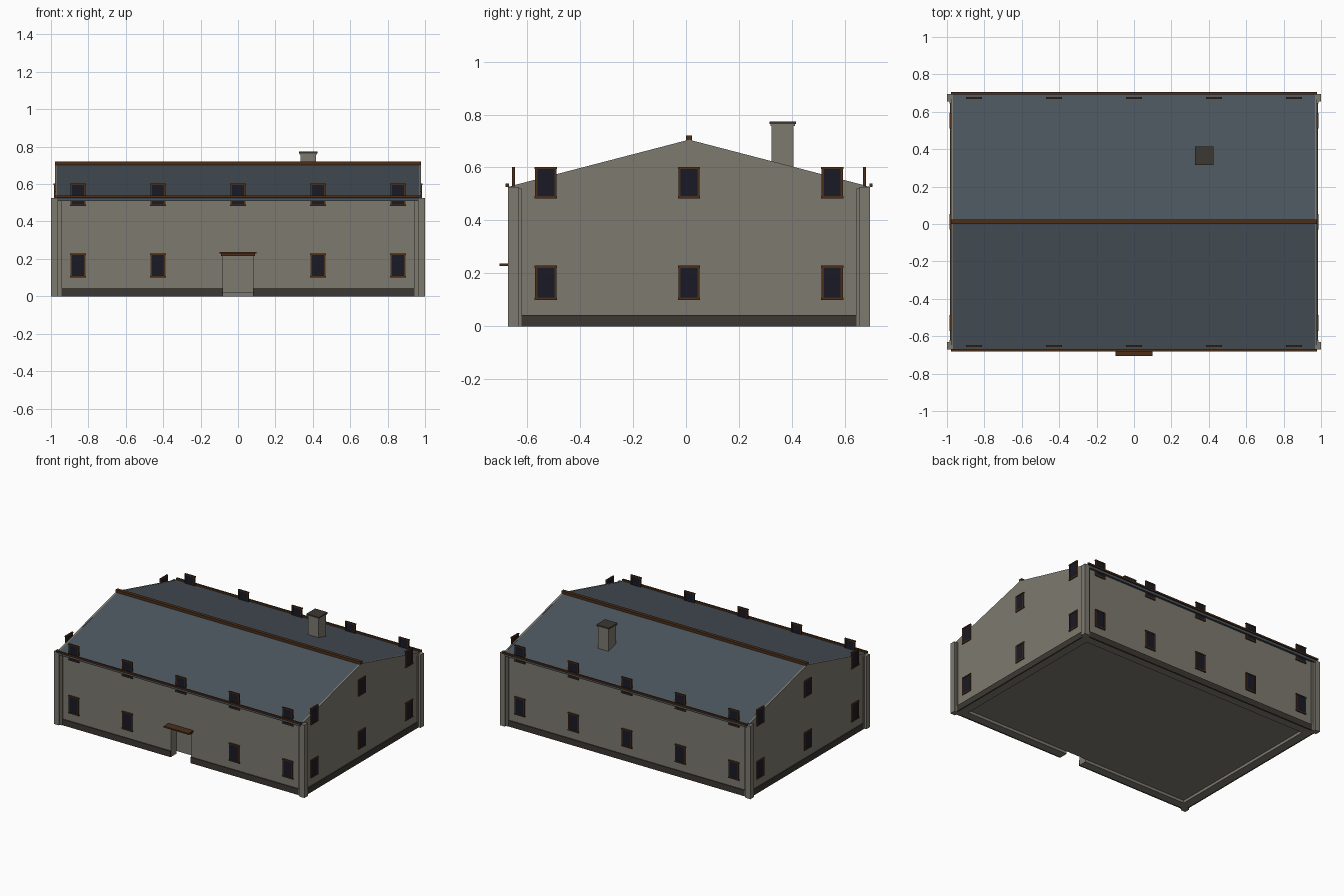
import bpy

old = bpy.data.objects.get("Cube")
if old:
    bpy.data.objects.remove(old, do_unlink=True)


def material(name, rgb):
    m = bpy.data.materials.new(name)
    m.use_nodes = True
    m.diffuse_color = (*rgb, 1)
    m.node_tree.nodes["Principled BSDF"].inputs["Base Color"].default_value = (*rgb, 1)
    return m


PLASTER = material("grey_plaster", (0.205, 0.194, 0.16))
SLATE = material("blue_slate", (0.07, 0.09, 0.11))
STONE = material("dark_stone", (0.046, 0.039, 0.032))
WOOD = material("brown_wood", (0.072, 0.028, 0.01))
GLASS = material("dark_glass", (0.01, 0.01, 0.02))


def make(name, verts, faces, mat):
    mesh = bpy.data.meshes.new(name)
    mesh.from_pydata(verts, [], faces)
    mesh.materials.append(mat)
    obj = bpy.data.objects.new(name, mesh)
    bpy.context.collection.objects.link(obj)
    return obj


def prism(name, profile, x0, x1, mat):
    """Extrude a counter-clockwise (y, z) profile along x."""
    n = len(profile)
    verts = [(x, y, z) for x in (x0, x1) for y, z in profile]
    faces = [tuple(reversed(range(n))), tuple(range(n, 2 * n))]
    faces += [(i, (i + 1) % n, n + (i + 1) % n, n + i) for i in range(n)]
    return make(name, verts, faces, mat)


def box(name, x, y, z, mat):
    """Box from three (low, high) ranges given in any order."""
    x, y, z = sorted(x), sorted(y), sorted(z)
    prof = [(y[0], z[0]), (y[1], z[0]), (y[1], z[1]), (y[0], z[1])]
    return prism(name, prof, x[0], x[1], mat)


YC = 0.0115            # centre line of the house
HALF_X, HALF_Y = 0.979, 0.66
APEX, SLOPE = 0.705, 0.26
SLAB = 0.018           # roof thickness
DOOR = 0.08
BASE = 0.02            # underside of the floor, inside the wall footings


def roof_z(d):
    return APEX - SLOPE * d


def house_profile(drop, base, half):
    return [(YC - half, base), (YC + half, base), (YC + half, roof_z(half) - drop),
            (YC, APEX - drop), (YC - half, roof_z(half) - drop)]


# Main body with the recessed doorway cut out
body = prism("house_walls", house_profile(SLAB, BASE, HALF_Y), -0.968, 0.968, PLASTER)
cutter = box("doorway_cutter", (-DOOR, DOOR), (-0.8, -0.589), (-0.1, 0.216), PLASTER)
cutter.hide_render = True
cut = body.modifiers.new("doorway", "BOOLEAN")
cut.operation = "DIFFERENCE"
cut.solver = "EXACT"
cut.object = cutter
bpy.context.view_layer.objects.active = body
bpy.ops.object.modifier_apply(modifier=cut.name)
bpy.data.objects.remove(cutter, do_unlink=True)

# Gable walls, rising flush with the roof surface
for s, side in ((1, "left"), (-1, "right")):
    xs = sorted((s * 0.967, s * HALF_X))
    prism(side + "_gable_wall", house_profile(0, BASE, HALF_Y), *xs, PLASTER)

# Roof slopes, eave gutters and ridge beam
EAVE = 0.684
for s, side in ((-1, "front"), (1, "back")):
    slope = [(YC, APEX - SLAB), (YC + s * EAVE, roof_z(EAVE) - SLAB),
             (YC + s * EAVE, roof_z(EAVE) - 0.001), (YC, APEX - 0.001)]
    if s < 0:
        slope.reverse()
    prism(side + "_roof_slope", slope, -0.968, 0.968, SLATE)
    box(side + "_gutter", (-HALF_X, HALF_X), (YC + s * 0.681, YC + s * 0.693),
        (0.527, 0.539), WOOD)
box("ridge_beam", (-HALF_X, HALF_X), (YC - 0.012, YC + 0.012), (0.7, 0.72), WOOD)

# Stepped corner pillars
for sx, side in ((1, "left"), (-1, "right")):
    for sy, end in ((-1, "front"), (1, "back")):
        box(f"{end}_{side}_corner_pillar", (sx * 0.962, sx), (YC + sy * 0.643, YC + sy * 0.683),
            (0, 0.526), PLASTER)
        box(f"{end}_{side}_corner_backing", (sx * 0.945, sx * 0.986),
            (YC + sy * 0.632, YC + sy * 0.67), (0, 0.52), PLASTER)

# Wall footings and the stone plinth, both open at the doorway
PL, FOOT = (0, 0.043), (0, BASE + 0.005)
for s, side in ((1, "left"), (-1, "right")):
    box(side + "_footing", (s * 0.917, s * 0.975), (YC - 0.655, YC + 0.655), FOOT, PLASTER)
    box(side + "_plinth", (s * 0.974, s * 0.985), (YC - 0.633, YC + 0.633), PL, STONE)
    box(side + "_front_footing", (s * DOOR, s * 0.918), (YC - 0.655, YC - 0.6), FOOT, PLASTER)
    box(side + "_front_plinth", (s * DOOR, s * 0.946), (YC - 0.667, YC - 0.654), PL, STONE)
box("back_footing", (-0.918, 0.918), (YC + 0.6, YC + 0.655), FOOT, PLASTER)
box("back_plinth", (-0.946, 0.946), (YC + 0.654, YC + 0.667), PL, STONE)

# Door canopy
box("door_canopy_top", (-0.1, 0.1), (-0.705, -0.64), (0.228, 0.238), WOOD)
box("door_canopy_support", (-0.09, 0.09), (-0.668, -0.64), (0.215, 0.228), WOOD)

# Chimney
CX, CY = 0.376, 0.365
for name, r, z, mat in (("chimney_stack", 0.042, (0.56, 0.762), PLASTER),
                        ("chimney_collar", 0.046, (0.757, 0.764), PLASTER),
                        ("chimney_cap", 0.05, (0.764, 0.774), STONE)):
    box(name, (CX - r, CX + r), (CY - r, CY + r), z, mat)


def window(name, along, out, z0, z1, on_gable):
    """Framed pane; along is its position on the wall, out the wall plane."""
    def part(label, a, z, t, mat):
        u, v = (along + a[0], along + a[1]), (out - t, out + t)
        box(f"{name}_{label}", *((v, u) if on_gable else (u, v)), z, mat)

    part("pane", (-0.033, 0.033), (z0 + 0.004, z1 - 0.004), 0.003, GLASS)
    for s, label in ((-1, "jamb_a"), (1, "jamb_b")):
        part(label, (s * 0.032, s * 0.04), (z0, z1), 0.005, WOOD)
    part("sill", (-0.042, 0.042), (z0, z0 + 0.009), 0.0055, WOOD)
    part("head", (-0.042, 0.042), (z1 - 0.008, z1), 0.0055, WOOD)


# Windows on two storeys of all four walls
for floor, z0, z1 in (("lower", 0.1, 0.229), ("upper", 0.483, 0.602)):
    for i in range(-2, 3):
        if floor == "upper" or i != 0:
            window(f"front_{floor}_window_{i + 3}", i * 0.4275, YC - 0.663, z0, z1, False)
        window(f"back_{floor}_window_{i + 3}", i * 0.4275, YC + 0.663, z0, z1, False)
    for i in (-1, 0, 1):
        for s, side in ((1, "left"), (-1, "right")):
            window(f"{side}_{floor}_window_{i + 2}", YC + i * 0.541, s * 0.98, z0, z1, True)
